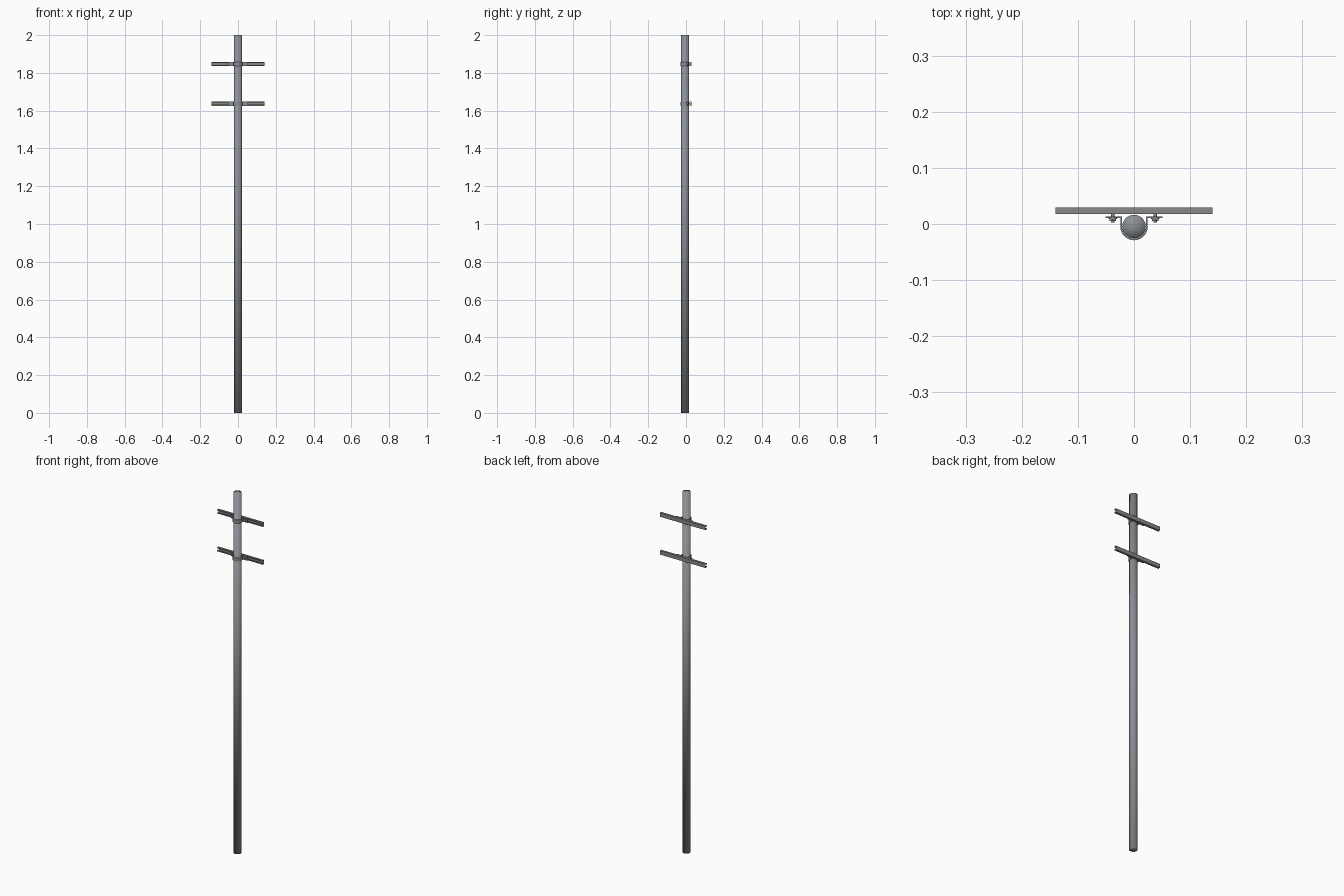
import bpy, bmesh, math
from mathutils import Matrix, Vector

if "Cube" in bpy.data.objects:
    bpy.data.objects.remove(bpy.data.objects["Cube"])

CY = -0.0045          # pole axis offset in y
R_POLE = 0.021


def material(name, col):
    m = bpy.data.materials.new(name)
    m.diffuse_color = (*col, 1)
    m.use_nodes = True
    m.node_tree.nodes["Principled BSDF"].inputs["Base Color"].default_value = m.diffuse_color
    return m


STEEL = material("pole steel", (0.26, 0.28, 0.30))
RAIL = material("rail grey", (0.25, 0.25, 0.25))


def finish(bm, name, mat, smooth=None):
    bmesh.ops.recalc_face_normals(bm, faces=bm.faces)
    me = bpy.data.meshes.new(name)
    bm.to_mesh(me)
    bm.free()
    me.materials.append(mat)
    ob = bpy.data.objects.new(name, me)
    bpy.context.collection.objects.link(ob)
    if smooth is not None:
        bpy.ops.object.select_all(action='DESELECT')
        ob.select_set(True)
        bpy.context.view_layer.objects.active = ob
        bpy.ops.object.shade_smooth_by_angle(angle=math.radians(smooth))
    return ob


def cylinder_y(bm, x, z, y0, y1, r, seg):
    # cylinder lying along y
    mat = Matrix.Translation((x, (y0 + y1) / 2, z)) @ Matrix.Rotation(math.pi / 2, 4, 'X')
    bmesh.ops.create_cone(bm, cap_ends=True, segments=seg, radius1=r, radius2=r,
                          depth=y1 - y0, matrix=mat)


def extrude_profile(bm, pts, vec):
    face = bm.faces.new([bm.verts.new(p) for p in pts])
    res = bmesh.ops.extrude_face_region(bm, geom=[face], use_keep_orig=True)
    verts = [g for g in res['geom'] if isinstance(g, bmesh.types.BMVert)]
    bmesh.ops.translate(bm, verts=verts, vec=Vector(vec))


# pole: smooth over the cap edges as well
bm = bmesh.new()
bmesh.ops.create_cone(bm, cap_ends=True, cap_tris=True, segments=32, radius1=R_POLE,
                      radius2=R_POLE, depth=2, matrix=Matrix.Translation((0, CY, 1)))
for f in bm.faces:
    f.smooth = True
finish(bm, "pole", STEEL)


def rail(name, z):
    # slotted channel, open towards the pole
    y0, y1, h, t, slot = 0.0175, 0.0295, 0.011, 0.002, 0.005
    half = [(y0, slot), (y0, h), (y1, h)]
    inner = [(y1 - t, h - t), (y0 + t, h - t), (y0 + t, slot)]
    prof = half + [(y, -s) for y, s in reversed(half)]
    prof += [(y, -s) for y, s in reversed(inner)] + inner
    bm = bmesh.new()
    extrude_profile(bm, [(-0.14, y, z + s) for y, s in prof], (0.28, 0, 0))
    finish(bm, name, RAIL)


def clamp(name, z):
    # band around the front of the pole with a flange on each side
    h, n = 0.02, 24
    ro, ri = 0.0245, R_POLE + 0.0005
    yo, yi = 0.0105, 0.0135
    arc = [math.pi + math.pi * i / n for i in range(n + 1)]
    outer = [(ro * math.cos(a), CY + ro * math.sin(a)) for a in arc]
    inner = [(ri * math.cos(a), CY + ri * math.sin(a)) for a in reversed(arc)]
    prof = [(-0.051, yi), (-0.051, yo), (-ro, yo)] + outer
    prof += [(ro, yo), (0.051, yo), (0.051, yi), (ri, yi)] + inner + [(-ri, yi)]
    bm = bmesh.new()
    extrude_profile(bm, [(x, y, z - h / 2) for x, y in prof], (0, 0, h))
    finish(bm, name, STEEL, 30)


def bolts(name, z):
    bm = bmesh.new()
    for x in (-0.038, 0.038):
        cylinder_y(bm, x, z, 0.0025, 0.024, 0.003, 16)       # shank
        cylinder_y(bm, x, z, 0.0092, 0.0105, 0.0075, 20)     # washer
        cylinder_y(bm, x, z, 0.0050, 0.0092, 0.0068, 6)      # nut
        cylinder_y(bm, x, z, 0.0196, 0.0240, 0.0075, 6)      # head in rail
    finish(bm, name, STEEL, 30)


for label, z in (("upper", 1.847), ("lower", 1.637)):
    rail(label + "_rail", z)
    clamp(label + "_clamp", z)
    bolts(label + "_bolts", z)
